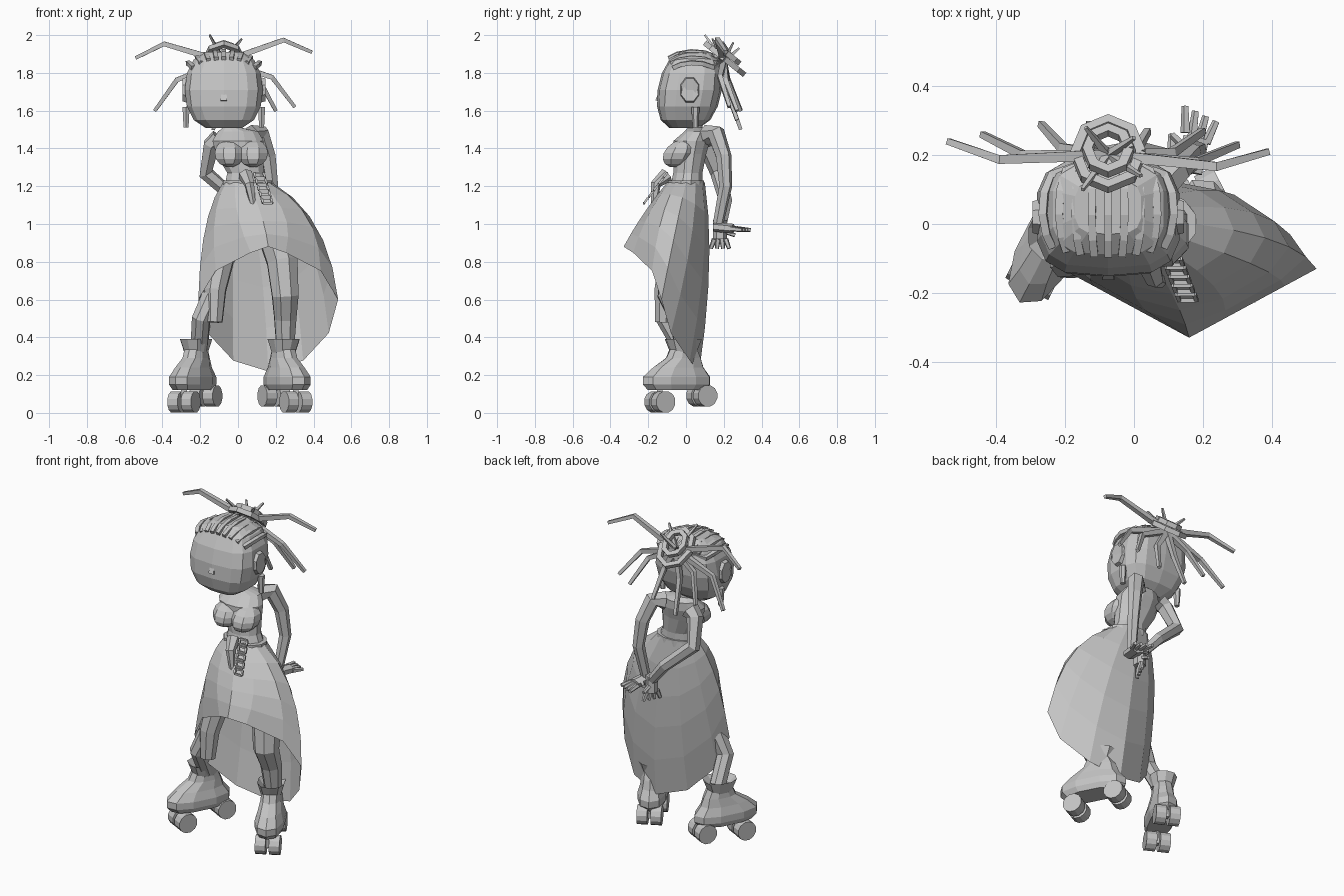
import bpy, bmesh, math
from mathutils import Vector

default = bpy.data.objects.get("Cube")
if default:
    bpy.data.objects.remove(default, do_unlink=True)

shade = (.55, .55, .55, 1)
grey = bpy.data.materials.new("plain grey")
grey.use_nodes = True
grey.diffuse_color = shade
grey.node_tree.nodes["Principled BSDF"].inputs["Base Color"].default_value = shade


def add_loft(bm, rings, capped=True):
    """Skin a list of closed point rings with quads."""
    rows = [[bm.verts.new(point) for point in ring] for ring in rings]
    count = len(rows[0])
    for low, high in zip(rows, rows[1:]):
        for i in range(count):
            j = (i + 1) % count
            bm.faces.new((low[i], low[j], high[j], high[i]))
    if capped:
        bm.faces.new(rows[0][::-1])
        bm.faces.new(rows[-1])


def add_tube(bm, path, sides, thick, thin, squash):
    """Sweep a polygon along a path, tapering from thick to thin."""
    points = [Vector(point) for point in path]
    last = len(points) - 1
    rings = []
    side = None
    for i, point in enumerate(points):
        tangent = (points[min(i + 1, last)] - points[max(i - 1, 0)]).normalized()
        if side is None:
            side = Vector((1, 0, 0)) if abs(tangent.x) < .8 else Vector((0, 1, 0))
        side = (side - tangent * side.dot(tangent)).normalized()
        other = tangent.cross(side) * squash
        radius = thick + (thin - thick) * i / last
        angles = [math.tau * (k + .5) / sides for k in range(sides)]
        rings.append([point + (side * math.cos(a) + other * math.sin(a)) * radius for a in angles])
    add_loft(bm, rings)


def oval(center, wide, long, sides=12, power=1, heading=(0, 1)):
    """Horizontal superellipse ring; its length lies along the heading."""
    ring = []
    forward = Vector((heading[0], heading[1], 0))
    across = Vector((heading[1], -heading[0], 0))
    for k in range(sides):
        a = math.tau * (k + .5) / sides
        u = math.copysign(abs(math.cos(a)) ** power, math.cos(a))
        v = math.copysign(abs(math.sin(a)) ** power, math.sin(a))
        ring.append(Vector(center) + across * wide * u + forward * long * v)
    return ring


def finish(name, bm):
    bmesh.ops.recalc_face_normals(bm, faces=bm.faces)
    mesh = bpy.data.meshes.new(name)
    bm.to_mesh(mesh)
    bm.free()
    mesh.materials.append(grey)
    bpy.context.collection.objects.link(bpy.data.objects.new(name, mesh))


def loft(name, rings, capped=True):
    bm = bmesh.new()
    add_loft(bm, rings, capped)
    finish(name, bm)


def tubes(name, paths, sides, thick, thin=None, squash=1):
    bm = bmesh.new()
    for path in paths:
        add_tube(bm, path, sides, thick, thick if thin is None else thin, squash)
    finish(name, bm)


def rounded(name, center, size, sides, power=1):
    """Squarish low-poly ball."""
    rings = []
    for step in range(-3, 4):
        a = step * .43
        spread = math.cos(a) ** power
        middle = center + Vector((0, .03 * math.sin(a), size.z * math.sin(a)))
        rings.append(oval(middle, size.x * spread, size.y * spread, sides, power))
    loft(name, rings)


# Head, nose, ears and earrings
head = Vector((-.075, .02, 1.71))
rounded("head", head, Vector((.21, .17, .21)), 14, .6)
tubes("nose", [[head + Vector((0, -.13, .06)), head + Vector((0, -.165, -.06))]], 4, .01, .025)
for side, label in ((1, "left"), (-1, "right")):
    ear = head + Vector((side * .2, 0, 0))
    out = Vector((side * .02, 0, 0))
    tubes(label + "_ear", [[ear - out, ear + out, ear + out / 2]], 8, .06, .04, 1.3)
    lobe = ear + Vector((0, .03, -.09))
    tubes(label + "_earring", [[lobe, lobe - Vector((0, 0, .11))]], 6, .022, .015)

# Rows of braids over the scalp, gathered at the back
bun = Vector((head.x, .2, 1.86))
rows = []
for i in range(9):
    t = i / 4 - 1
    row = []
    for angle in (.8, 1.1, 1.5, 1.9, 2.3):
        arch = math.sin(angle)
        along = .04 - .19 * math.cos(angle) * (1 - .2 * t * t)
        height = .205 * arch ** .6 * (1 - .3 * t * t)
        row.append(Vector((head.x + .19 * t * arch ** .5, along, head.z + height)))
    rows.append(row + [bun.lerp(row[-1], .3)])
tubes("scalp_braids", rows, 4, .016)

# Bun of two wound loops facing up and back, with short spikes
for size, label in ((.095, "outer"), (.06, "inner")):
    turn = [math.tau * i / 8 for i in range(9)]
    lift = Vector((0, .03, .1)) * (1 - size * 9)
    loop = [bun + lift + size * Vector((math.cos(a), math.sin(a), -.8 * math.sin(a))) for a in turn]
    tubes(label + "_bun_loop", [loop], 4, .02)
spikes = [(-.15, .1, 2), (.02, .14, 1.98), (0, .25, 1.96), (-.14, .28, 1.93)]
tubes("bun_spikes", [[bun, spike] for spike in spikes], 4, .016, .007)

# Loose braids bend near the tip
tips = [(-.54, .24, 1.88), (-.44, .26, 1.6), (-.27, .29, 1.6), (.39, .21, 1.91),
        (.3, .23, 1.62), (.2, .27, 1.6), (-.13, .29, 1.5), (.04, .27, 1.55)]
loose = [[bun, bun.lerp(Vector(tip), .68) + Vector((0, -.04, .08)), tip] for tip in tips]
tubes("loose_braids", loose, 4, .023, .013)

# Torso, neck and bust
loft("torso", [oval((.05, 0, 1.18), .13, .09), oval((.04, .01, 1.27), .1, .08),
               oval((.01, .02, 1.37), .13, .09), oval((0, .03, 1.44), .14, .1),
               oval((0, .06, 1.49), .11, .07), oval((-.03, .05, 1.51), .05, .04),
               oval((-.04, .04, 1.56), .04, .04)])
for x, label in ((.08, "left"), (-.045, "right")):
    rounded(label + "_bust", Vector((x, -.035, 1.375)), Vector((.085, .09, .075)), 8)
loft("waistband", [oval((.05, 0, z), .135, .1) for z in (1.19, 1.23)])

# Arms held behind the back, with hands
tubes("left_arm", [[(.07, .11, 1.47), (.12, .16, 1.48), (.16, .2, 1.36), (.18, .21, 1.2),
                    (.16, .17, 1)]], 6, .055, .028)
tubes("right_arm", [[(-.1, .1, 1.45), (-.14, .11, 1.42), (-.17, .17, 1.27), (0, .21, 1.12),
                     (.1, .19, 1)]], 6, .055, .028)
left_palm, right_palm = Vector((.17, .2, .98)), Vector((.11, .18, .97))
reach, down = Vector((.01, .05, -.005)), Vector((0, 0, -.05))
tubes("left_hand", [[left_palm - reach, left_palm, left_palm + reach]], 6, .043, squash=.6)
tubes("right_hand", [[right_palm - down, right_palm, right_palm + down]], 6, .036)
left_fingers = [[left_palm, left_palm + Vector((-.06, .06, 0))]]
right_fingers = [[right_palm, right_palm + Vector((0, .08, -.03))]]
for i in range(4):
    fan = i - 1.5
    spread = Vector((fan * .02, -fan * .01, 0))
    left_fingers.append([left_palm + reach + spread, left_palm + reach * 2.4 + spread * 1.5])
    spread = Vector((fan * .01, fan * .02, 0))
    right_fingers.append([right_palm + down + spread, right_palm + down * 2 + spread * 1.6])
tubes("left_fingers", left_fingers, 5, .015, .011)
tubes("right_fingers", right_fingers, 5, .015, .011)

# Skirt: one swept sheet, pointed and short in front, round and long behind
profiles = []
for i in range(12):
    a = math.tau * i / 12
    c, s = math.cos(a), math.sin(a)
    pinch = abs(c) if s < -.1 else 1
    waist = Vector((.05 + .13 * c, .1 * s, 1.22))
    bulge = Vector((.14 + .34 * c, .2 * s - .04, .93 + .12 * (c * c - s)))
    hem = Vector((.16 + .37 * c * pinch, .2 * s * abs(s) - .13, .6 - .33 * s - .05 * s * s))
    profiles.append([waist.lerp(bulge, t).lerp(bulge.lerp(hem, t), t) for t in (0, .2, .4, .6, .8, 1)])
loft("skirt", list(zip(*profiles)), capped=False)

# Belt pouch and hanging chain of open links
tubes("belt_pouch", [[(.04, -.1, 1.26), (.06, -.16, 1.21), (.08, -.17, 1.1)]], 6, .04, .015)
start, end = Vector((.11, -.1, 1.27)), Vector((.16, -.23, 1.1))
half = Vector((.025, 0, 0))
chain = []
for i in range(5):
    top, low = start.lerp(end, i / 5), start.lerp(end, (i + .7) / 5)
    chain += [(top - half, top + half), (low - half, low + half),
              (top - half, low - half), (top + half, low + half)]
tubes("belt_chain", chain, 4, .008)

# Legs, the right one bent at the knee
tubes("left_leg", [[(.18, 0, 1), (.235, -.05, .8), (.25, -.08, .62), (.25, -.03, .5),
                    (.25, -.01, .34)]], 8, .1, .05)
tubes("right_thigh", [[(0, 0, 1), (-.09, -.07, .82), (-.12, -.11, .65), (-.125, -.12, .48)]], 8, .09, .045)
tubes("right_shin", [[(-.14, -.1, .62), (-.195, -.11, .5), (-.205, -.02, .34)]], 8, .055, .048)

# Roller boots, turned outward
for side, label in ((1, "left"), (-1, "right")):
    heading = Vector((side * .46, -.89, 0))
    across = Vector((.89, side * .46, 0))
    base = Vector((.01 + side * .25, -.05, 0))

    def place(forward, sideways, height):
        return base + heading * forward + across * sideways + Vector((0, 0, height))

    def boot_ring(forward, height, wide, long):
        return oval(place(forward, 0, height), wide, long, 10, .85, heading)

    loft(label + "_boot", [boot_ring(0, .12, .07, .17), boot_ring(0, .15, .085, .2),
                           boot_ring(0, .19, .085, .2), boot_ring(-.01, .24, .07, .15),
                           boot_ring(-.04, .29, .06, .1), boot_ring(-.04, .35, .055, .07)])
    loft(label + "_cuff", [boot_ring(-.04, .32, .06, .07), boot_ring(-.04, .39, .08, .1),
                           boot_ring(-.04, .35, .05, .06)])
    wheels, trucks = [], []
    for forward, height in ((.1, .058), (-.15, .09)):
        hub = place(forward, 0, height)
        trucks += [[hub, place(forward, 0, .15)], [hub - across * .06, hub + across * .06]]
        for inner in (.01, -.07):
            wheels.append([hub + across * inner, hub + across * (inner + .06)])
    tubes(label + "_wheels", wheels, 12, .058)
    tubes(label + "_trucks", trucks, 4, .022)
